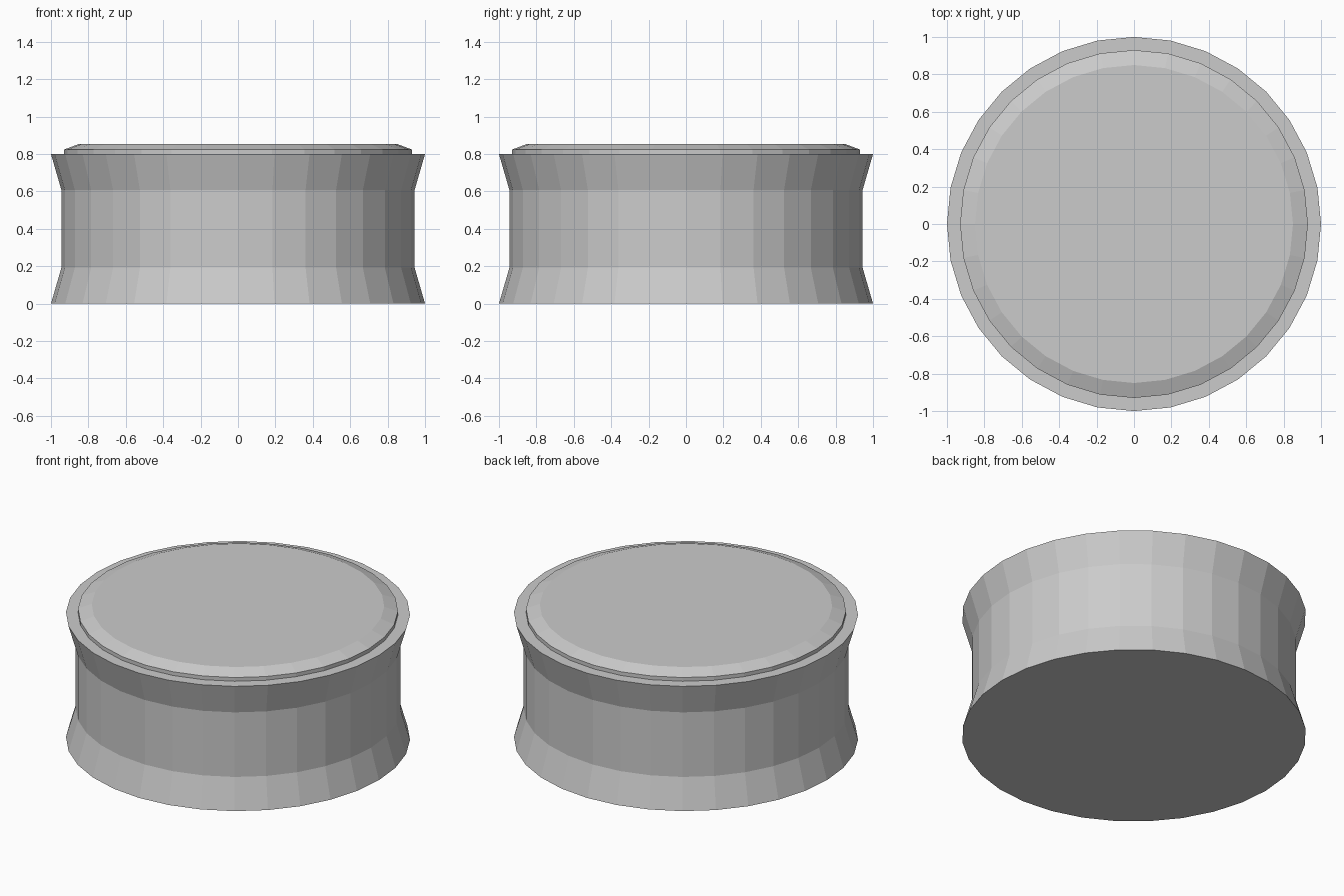
import bpy, bmesh, math

if "Cube" in bpy.data.objects:
    bpy.data.objects.remove(bpy.data.objects["Cube"])

SIDES = 32


def lathe(name, profile):
    """Closed, flat-shaded solid of revolution from (radius, z) points, bottom to top."""
    bm = bmesh.new()
    rings = []
    for r, z in profile:
        rings.append([bm.verts.new((r * math.cos(2 * math.pi * i / SIDES),
                                    r * math.sin(2 * math.pi * i / SIDES), z))
                      for i in range(SIDES)])
    for low, high in zip(rings, rings[1:]):
        for i in range(SIDES):
            j = (i + 1) % SIDES
            bm.faces.new((low[i], low[j], high[j], high[i]))
    bm.faces.new(rings[0][::-1])
    bm.faces.new(rings[-1])
    mesh = bpy.data.meshes.new(name)
    bm.to_mesh(mesh)
    bm.free()
    obj = bpy.data.objects.new(name, mesh)
    bpy.context.collection.objects.link(obj)
    return obj


# Waisted drum body with flared foot and rim
lathe("drum_body", [(1.0, 0.0), (0.944, 0.193), (0.944, 0.607), (1.0, 0.8)])

# Thin top pad with a chamfered edge
lathe("top_pad", [(0.93, 0.8), (0.93, 0.824), (0.85, 0.854)])
